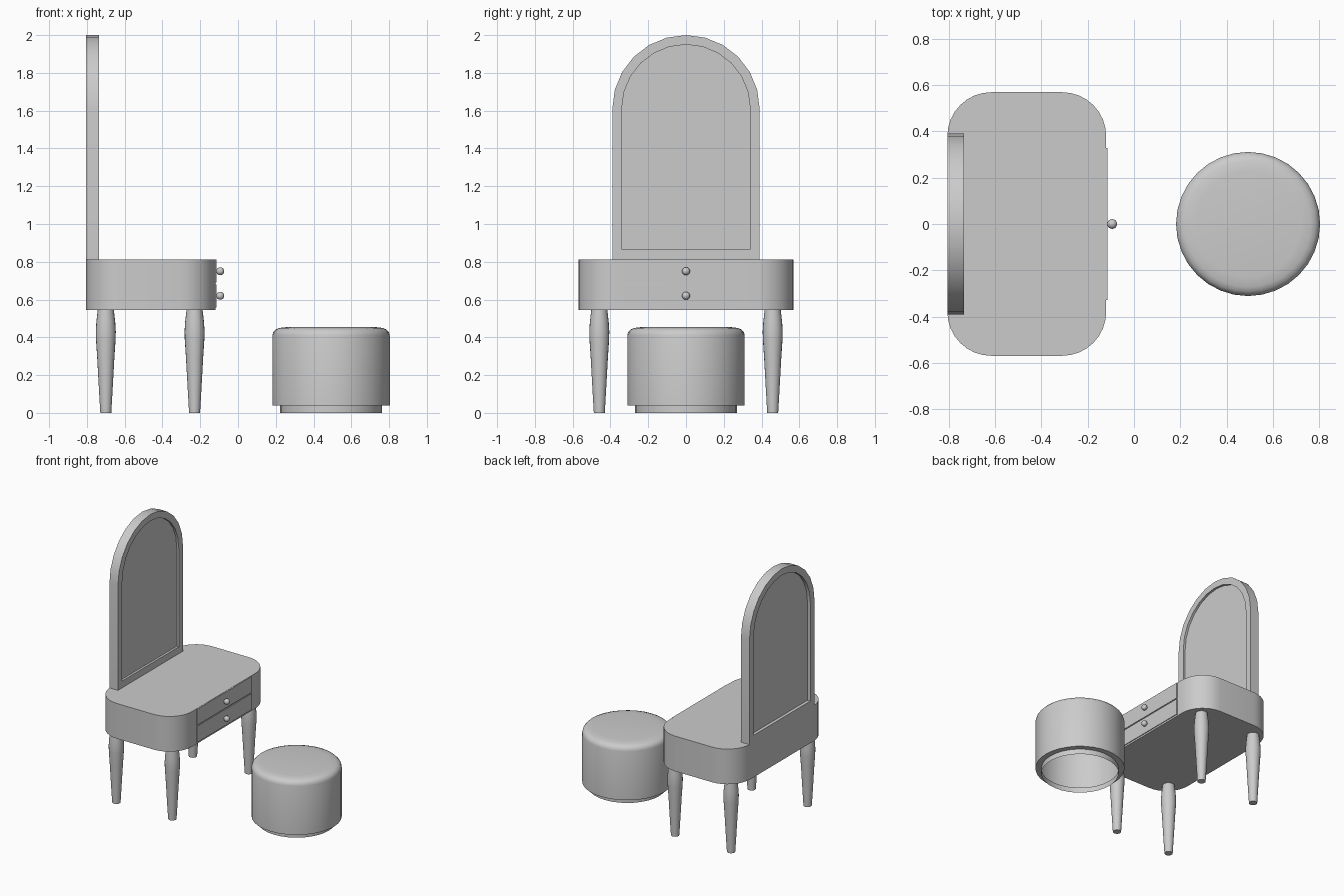
import bpy, bmesh, math

if "Cube" in bpy.data.objects:
    bpy.data.objects.remove(bpy.data.objects["Cube"])

def finish(name, bm, angle=35):
    bmesh.ops.recalc_face_normals(bm, faces=bm.faces)
    me = bpy.data.meshes.new(name)
    bm.to_mesh(me)
    bm.free()
    ob = bpy.data.objects.new(name, me)
    bpy.context.collection.objects.link(ob)
    bpy.ops.object.select_all(action='DESELECT')
    ob.select_set(True)
    bpy.context.view_layer.objects.active = ob
    bpy.ops.object.shade_smooth_by_angle(angle=math.radians(angle))
    return ob

def prism(name, points, offset):
    """Extrude a closed outline along offset."""
    bm = bmesh.new()
    face = bm.faces.new([bm.verts.new(p) for p in points])
    res = bmesh.ops.extrude_face_region(bm, geom=[face], use_keep_orig=True)
    bmesh.ops.translate(bm, vec=offset, verts=[v for v in res['geom'] if isinstance(v, bmesh.types.BMVert)])
    return finish(name, bm)

def lathe(name, profile, centre, steps):
    """Spin an (r, z) profile around the vertical axis."""
    bm = bmesh.new()
    vs = [bm.verts.new((r, 0, z)) for r, z in profile]
    es = [bm.edges.new(pair) for pair in zip(vs, vs[1:])]
    bmesh.ops.spin(bm, geom=vs + es, axis=(0, 0, 1), cent=(0, 0, 0), angle=math.tau, steps=steps)
    bmesh.ops.remove_doubles(bm, verts=bm.verts, dist=1e-4)
    bmesh.ops.translate(bm, vec=centre, verts=bm.verts)
    return finish(name, bm)

def box(name, x0, x1, y0, y1, z0, z1):
    return prism(name, [(x0, y0, z0), (x1, y0, z0), (x1, y1, z0), (x0, y1, z0)], (0, 0, z1 - z0))

def arch(r, bottom, x, segs=12):
    """Round-topped outline in the YZ plane."""
    pts = [(x, -r, bottom), (x, r, bottom)]
    for i in range(segs + 1):
        a = math.pi * i / segs
        pts.append((x, r * math.cos(a), 1.61 + r * math.sin(a)))
    return pts

# Table body with rounded corners
x0, x1, hy, rad = -0.806, -0.12, 0.569, 0.19
outline = []
for cx, cy, start in ((x1 - rad, hy - rad, 0), (x0 + rad, hy - rad, 90),
                      (x0 + rad, rad - hy, 180), (x1 - rad, rad - hy, 270)):
    for i in range(9):
        a = math.radians(start + 90 * i / 8)
        outline.append((cx + rad * math.cos(a), cy + rad * math.sin(a), 0.546))
prism("table_body", outline, (0, 0, 0.267))

# Drawer fronts and knobs
for label, z in (("lower", 0.62), ("upper", 0.75)):
    box(label + "_drawer", -0.14, -0.114, -0.328, 0.328, z - 0.061, z + 0.061)
    bm = bmesh.new()
    bmesh.ops.create_uvsphere(bm, u_segments=20, v_segments=12, radius=0.021)
    bmesh.ops.translate(bm, vec=(-0.094, 0, z), verts=bm.verts)
    finish(label + "_knob", bm)

# Tapered legs
leg = [(0, 0), (0.029, 0), (0.036, 0.12), (0.046, 0.3), (0.052, 0.39),
       (0.053, 0.43), (0.05, 0.48), (0.042, 0.55), (0, 0.55)]
for xl, x in (("back", -0.70), ("front", -0.23)):
    for yl, y in (("left", -0.459), ("right", 0.459)):
        lathe(f"{xl}_{yl}_leg", leg, (x, y, 0), 20)

# Arched mirror frame, a closed ring of quads
bm = bmesh.new()
rings = [[bm.verts.new(p) for p in arch(r, b, x)] for r, b, x in
         ((0.39, 0.813, -0.735), (0.34, 0.865, -0.735), (0.34, 0.865, -0.806), (0.39, 0.813, -0.806))]
# Drop the arc's end points' duplicates by keeping the outline cyclic
n = len(rings[0])
for a, b in zip(rings, rings[1:] + rings[:1]):
    for i in range(n):
        j = (i + 1) % n
        bm.faces.new((a[i], a[j], b[j], b[i]))
finish("mirror_frame", bm, 30)

# Mirror panel set inside the frame
prism("mirror_panel", arch(0.342, 0.863, -0.782), (0.03, 0, 0))

# Round stool, an open-bottomed shell with a recessed base
stool = [(0.27, 0), (0.27, 0.04), (0.311, 0.04), (0.311, 0.41), (0.306, 0.428), (0.293, 0.442),
         (0.272, 0.45), (0.228, 0.455), (0, 0.455)]
lathe("stool", stool, (0.4925, 0, 0), 32)
